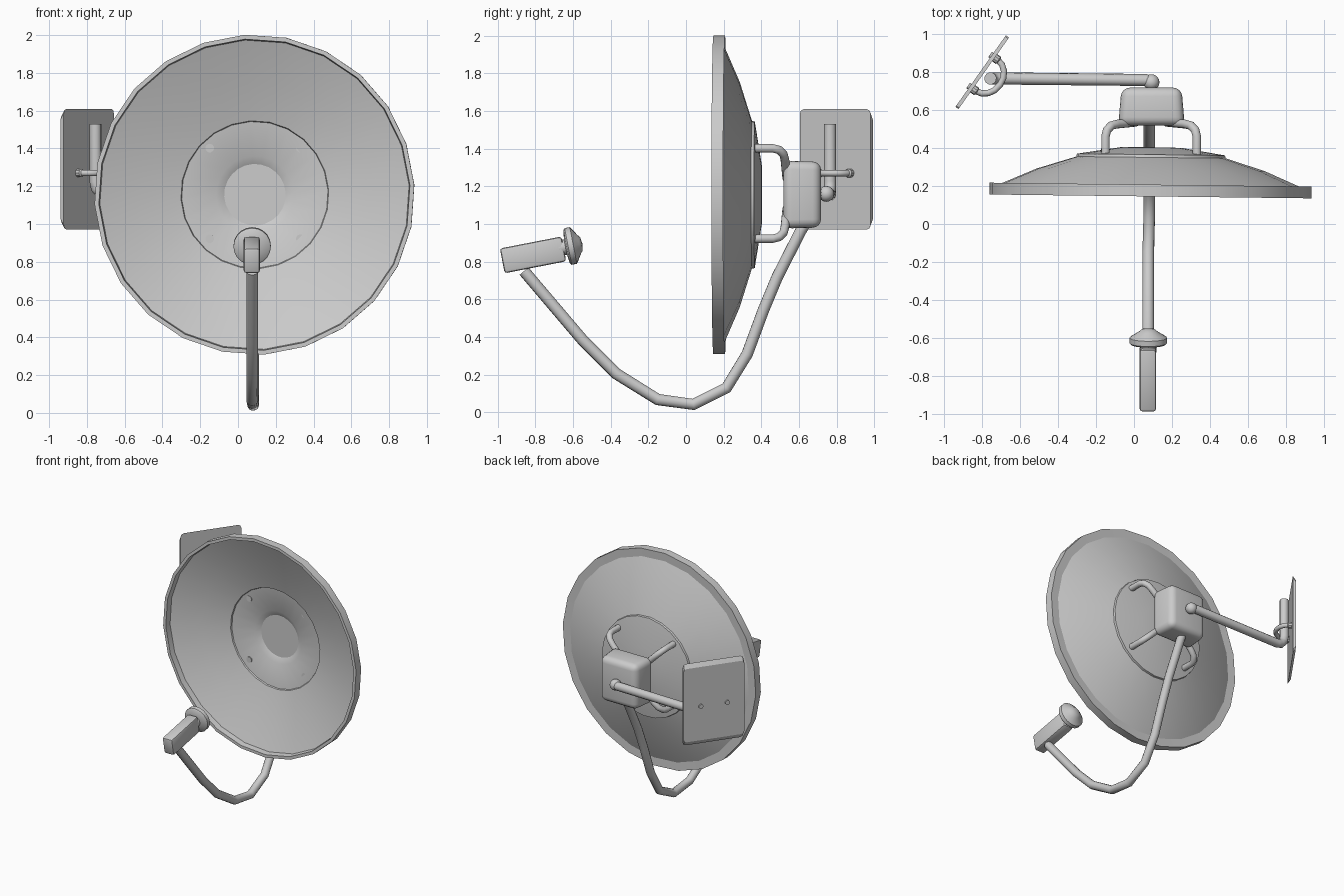
import bpy, bmesh, math
from mathutils import Vector, Matrix

if "Cube" in bpy.data.objects:
    bpy.data.objects.remove(bpy.data.objects["Cube"], do_unlink=True)

grey = bpy.data.materials.new("light_grey")
grey.use_nodes = True
COLOUR = (0.6, 0.6, 0.6, 1)
grey.diffuse_color = COLOUR
grey.node_tree.nodes["Principled BSDF"].inputs["Base Color"].default_value = COLOUR


def finish(bm, name, matrix=None, angle=35):
    bmesh.ops.recalc_face_normals(bm, faces=bm.faces)
    mesh = bpy.data.meshes.new(name)
    bm.to_mesh(mesh)
    bm.free()
    ob = bpy.data.objects.new(name, mesh)
    bpy.context.collection.objects.link(ob)
    mesh.materials.append(grey)
    if matrix:
        ob.matrix_world = matrix
    bpy.ops.object.select_all(action='DESELECT')
    ob.select_set(True)
    bpy.context.view_layer.objects.active = ob
    bpy.ops.object.shade_smooth_by_angle(angle=math.radians(angle))
    return ob


def lathe(name, profile, sides, matrix, angle=35, closed=False):
    """Spin (radius, height) points round local z."""
    bm = bmesh.new()
    vs = [bm.verts.new((r, 0, h)) for r, h in profile]
    pairs = list(zip(vs, vs[1:])) + ([(vs[-1], vs[0])] if closed else [])
    edges = [bm.edges.new(p) for p in pairs]
    bmesh.ops.spin(bm, geom=vs + edges, cent=(0, 0, 0), axis=(0, 0, 1),
                   angle=math.tau, steps=sides, use_merge=False)
    bmesh.ops.remove_doubles(bm, verts=bm.verts, dist=1e-4)
    return finish(bm, name, matrix, angle)


def tube(name, points, radius, sides=12):
    """Sweep a round section along a path, mitred at the corners."""
    pts = [Vector(p) for p in points]
    bm = bmesh.new()
    rings, ref = [], None
    for i, p in enumerate(pts):
        a = (p - pts[i - 1]).normalized() if i else None
        b = (pts[i + 1] - p).normalized() if i < len(pts) - 1 else None
        t = ((a or b) + (b or a)).normalized()
        ref = ref or t.orthogonal()
        ref = (ref - t * ref.dot(t)).normalized()
        side = t.cross(ref)
        rings.append([bm.verts.new(p + radius * (ref * math.cos(k * math.tau / sides)
                                                 + side * math.sin(k * math.tau / sides)))
                      for k in range(sides)])
    for r, s in zip(rings, rings[1:]):
        for k in range(sides):
            n = (k + 1) % sides
            bm.faces.new((r[k], r[n], s[n], s[k]))
    bm.faces.new(rings[0])
    bm.faces.new(rings[-1])
    return finish(bm, name, angle=50)


def rounded_box(name, size, matrix, bevel, segments=3, taper=None):
    bm = bmesh.new()
    bmesh.ops.create_cube(bm, size=1, matrix=Matrix.Diagonal((*size, 1)))
    if taper:
        for v in bm.verts:
            if v.co.y > 0:
                v.co.x *= taper[0]
                v.co.z *= taper[1]
    if bevel:
        bmesh.ops.bevel(bm, geom=bm.edges[:], offset=bevel, segments=segments,
                        profile=0.5, affect='EDGES')
    return finish(bm, name, matrix, 40)


CX, CZ = 0.085, 1.155

# Dish: thin shell with a deep rim, stepped middle and recessed centre
dish_frame = (Matrix.Translation((CX, 0, CZ)) @ Matrix.Rotation(-0.012, 4, 'Z')
              @ Matrix.Rotation(-math.pi / 2, 4, 'X') @ Matrix.Rotation(math.radians(-3.5), 4, 'Z'))
front = [(0.825, 0.145), (0.82, 0.19), (0.6, 0.275), (0.392, 0.335),
         (0.388, 0.345), (0.205, 0.37), (0.163, 0.392), (0, 0.392)]
back = [(0, 0.404), (0.16, 0.402), (0.39, 0.365), (0.393, 0.35),
        (0.6, 0.285), (0.785, 0.205), (0.848, 0.207), (0.848, 0.145)]
lathe("dish", front + back, 24, dish_frame, 25, closed=True)

# Housing behind the dish
rounded_box("mount_housing", (0.35, 0.2, 0.36),
            Matrix.Translation((0.092, 0.617, 1.156)), 0.045, 4, (0.9, 0.97))

# Four bent struts from the dish to the housing
for sx, side in ((1, "left"), (-1, "right")):
    for sz, level in ((1, "upper"), (-1, "lower")):
        steps = [(0.24, 0.35), (0.24, 0.46), (0.232, 0.493), (0.21, 0.517),
                 (0.18, 0.525), (0.08, 0.535)]
        tube(f"{level}_{side}_strut",
             [(0.09 + sx * d, y, 1.162 + sz * d) for d, y in steps], 0.023)

# Curved feed arm
arm = [(0.66, 1.05), (0.61, 0.965), (0.485, 0.72), (0.41, 0.54), (0.325, 0.31),
       (0.215, 0.13), (0.04, 0.042), (-0.15, 0.068), (-0.37, 0.205),
       (-0.55, 0.385), (-0.86, 0.75)]
tube("feed_arm", [(0.08 - 0.005 * (y < 0), y, z) for y, z in arm], 0.031)

# Receiver block and its horn
tilt = Matrix.Rotation(math.radians(11), 4, 'X')
rounded_box("receiver_block", (0.086, 0.333, 0.134),
            Matrix.Translation((0.073, -0.812, 0.836)) @ tilt, 0.014, 2)
horn_frame = (Matrix.Translation((0.075, -0.655, 0.875)) @ tilt
              @ Matrix.Rotation(-math.pi / 2, 4, 'X'))
lathe("receiver_horn", [(0, -0.02), (0.042, -0.02), (0.042, 0.015), (0.09, 0.022),
                        (0.099, 0.03), (0.099, 0.058), (0.088, 0.066), (0.05, 0.09),
                        (0.035, 0.102), (0, 0.107)], 20, horn_frame)

# Wall arm, turning up into a post
tube("wall_arm", [(0.092, 0.68, 1.16), (0.092, 0.73, 1.16), (0.082, 0.75, 1.16),
                  (0.06, 0.757, 1.16), (-0.69, 0.765, 1.155), (-0.725, 0.765, 1.165),
                  (-0.748, 0.765, 1.19), (-0.755, 0.765, 1.225),
                  (-0.755, 0.765, 1.53)], 0.032)
lathe("arm_ball", [(0.042 * math.sin(a * math.pi / 8), 0.042 * math.cos(a * math.pi / 8))
                   for a in range(9)], 16, Matrix.Translation((0.092, 0.745, 1.16)))

# Angled wall plate, chamfered at the wall side, with clipped corners
plate_frame = Matrix.Translation((-0.798, 0.798, 1.29)) @ Matrix.Rotation(math.atan2(0.817, 0.577), 4, 'Z')
w, h, c = 0.23, 0.32, 0.025
outline = [(w - c, h), (w - 0.007, h - 0.007), (w, h - c)]
outline += [(x, -z) for x, z in reversed(outline)]
outline += [(-x, z) for x, z in reversed(outline)]
bm = bmesh.new()
near = [bm.verts.new((x, -0.01, z)) for x, z in outline]
far = [bm.verts.new((x, 0.01, z * 0.9)) for x, z in outline]
bm.faces.new(near)
bm.faces.new(far)
for i in range(len(near)):
    j = (i + 1) % len(near)
    bm.faces.new((near[i], near[j], far[j], far[i]))
finish(bm, "wall_plate", plate_frame, 20)

# U bolt clamping the post, with nuts on the plate
bolt = [(-0.1, 0.02), (-0.1, -0.03)]
bolt += [(-0.1 * math.cos(a * math.pi / 8), -0.03 - 0.085 * math.sin(a * math.pi / 8))
         for a in range(1, 8)]
bolt += [(-x, y) for x, y in reversed(bolt[:2])]
tube("u_bolt", [plate_frame @ Vector((x, y, -0.02)) for x, y in bolt], 0.017, 10)
for sx, side in ((1, "back"), (-1, "front")):
    lathe(f"{side}_nut", [(0, 0), (0.023, 0), (0.023, 0.025), (0.015, 0.032), (0, 0.032)], 10,
          plate_frame @ Matrix.Translation((sx * 0.1, -0.008, -0.02))
          @ Matrix.Rotation(math.pi / 2, 4, 'X'))
